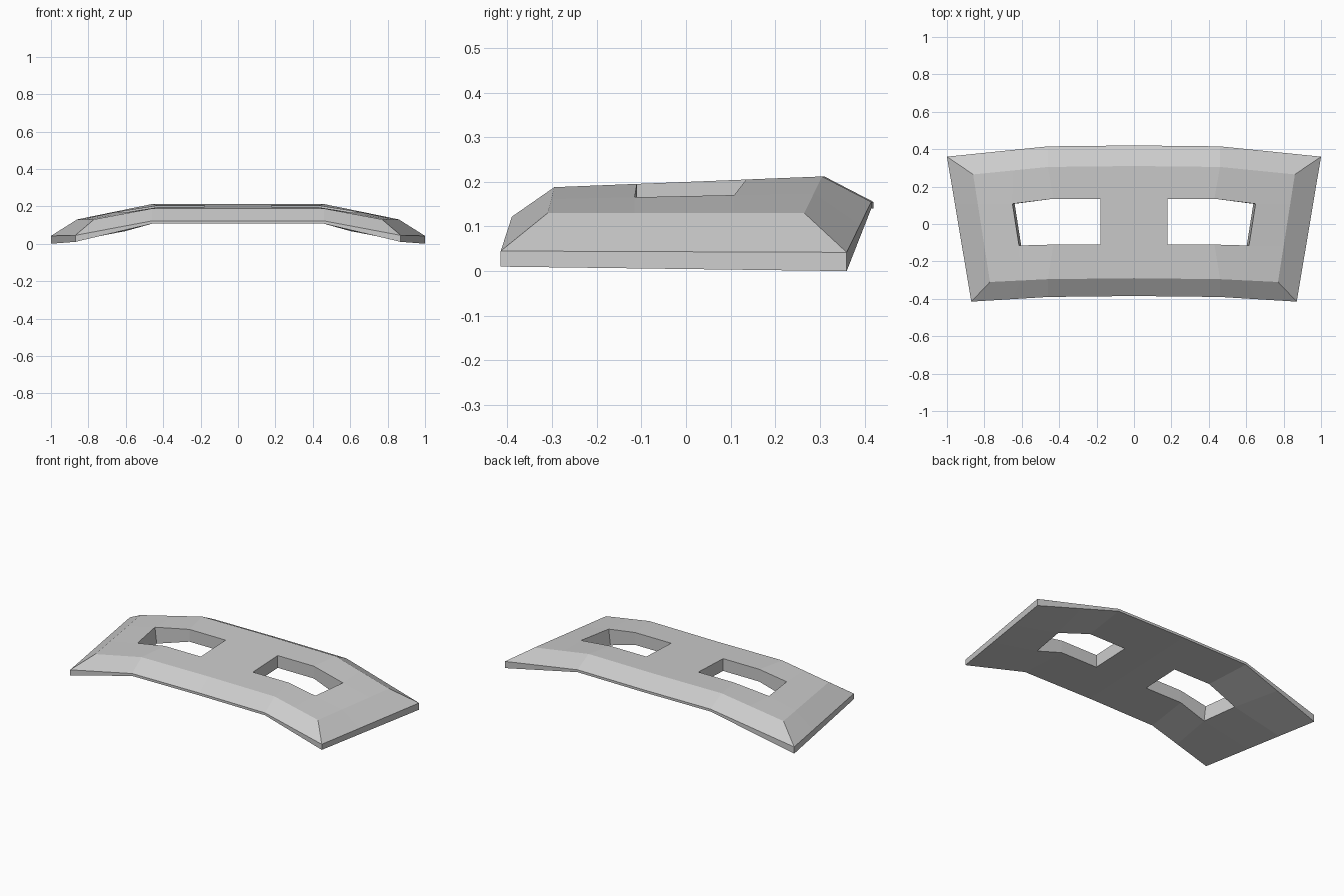
import bpy
import bmesh
from mathutils import Vector

default = bpy.data.objects.get("Cube")
if default:
    bpy.data.objects.remove(default, do_unlink=True)

grey = bpy.data.materials.new("plain_grey")
grey.use_nodes = True
color = (0.6, 0.6, 0.6, 1)
grey.diffuse_color = color
grey.node_tree.nodes["Principled BSDF"].inputs["Base Color"].default_value = color

# Half profiles: centre, bend, outer corner
ridge_front = [(0, -0.29, 0.188), (0.46, -0.295, 0.188), (0.77, -0.31, 0.13)]
ridge_back = [(0, 0.31, 0.212), (0.46, 0.305, 0.212), (0.86, 0.265, 0.13)]
rim_front = [(0, -0.385, 0.122), (0.46, -0.39, 0.122), (0.87, -0.415, 0.045)]
rim_back = [(0, 0.42, 0.155), (0.46, 0.415, 0.155), (1, 0.36, 0.042)]
base_front_z = (0.107, 0.107, 0.01)
base_back_z = (0.14, 0.14, 0)
columns = (0, 0.4, 1, 1.46, 2)
hole_front = [(0.18, -0.11), (0.43, -0.11), (0.615, -0.115)]
hole_back = [(0.18, 0.135), (0.43, 0.135), (0.65, 0.108)]


def with_heights(profile, heights):
    return [(x, y, z) for (x, y, _), z in zip(profile, heights)]


def along(profile, t):
    """Point on a bent profile; t counts its segments."""
    i = min(int(t), len(profile) - 2)
    return Vector(profile[i]).lerp(Vector(profile[i + 1]), t - i)


def surface_grid(front, back, hole_shift):
    """Four rows by five columns, with the middle rows along the opening."""
    grid = []
    for c, t in enumerate(columns):
        a, b = along(front, t), along(back, t)
        column = [a]
        for hole in (hole_front, hole_back):
            if 1 <= c <= 3:
                x, y = hole[c - 1]
                x -= hole_shift if c == 3 else 0
            else:
                y = hole[0 if c == 0 else 2][1]
                x = a.lerp(b, (y - a.y) / (b.y - a.y)).x
            z = a.lerp(b, (y - a.y) / (b.y - a.y)).z
            column.append(Vector((x, y, z)))
        grid.append(column + [b])
    return grid


bm = bmesh.new()


def add_grid(grid):
    return [[bm.verts.new(p) for p in column] for column in grid]


top = add_grid(surface_grid(ridge_front, ridge_back, 0))
base = add_grid(surface_grid(with_heights(rim_front, base_front_z),
                             with_heights(rim_back, base_back_z), 0.012))

# Top and underside, leaving the opening empty
for grid in (top, base):
    for c in range(4):
        for r in range(3):
            if not (r == 1 and c in (1, 2)):
                bm.faces.new((grid[c][r], grid[c + 1][r],
                              grid[c + 1][r + 1], grid[c][r + 1]))


def strip(lower, upper):
    for i in range(len(lower) - 1):
        bm.faces.new((lower[i], lower[i + 1], upper[i + 1], upper[i]))


# Sloped border and thin outer edge
outline = [(c, 0) for c in range(5)] + [(4, 1), (4, 2)]
outline += [(c, 3) for c in reversed(range(5))]
corner_front, corner_back = Vector(rim_front[-1]), Vector(rim_back[-1])
rim = []
for c, r in outline:
    if r in (0, 3):
        point = along(rim_back if r else rim_front, columns[c])
    else:
        y = base[c][r].co.y
        span = corner_back.y - corner_front.y
        point = corner_front.lerp(corner_back, (y - corner_front.y) / span)
    rim.append(bm.verts.new(point))
strip(rim, [top[c][r] for c, r in outline])
strip([base[c][r] for c, r in outline], rim)

# Walls of the opening
loop = [(1, 1), (2, 1), (3, 1), (3, 2), (2, 2), (1, 2), (1, 1)]
strip([base[c][r] for c, r in loop], [top[c][r] for c, r in loop])

bmesh.ops.recalc_face_normals(bm, faces=bm.faces)

# Mirror the half across the centre and join the seam
copy = bmesh.ops.duplicate(bm, geom=bm.verts[:] + bm.edges[:] + bm.faces[:])["geom"]
for v in copy:
    if isinstance(v, bmesh.types.BMVert):
        v.co.x *= -1
bmesh.ops.remove_doubles(bm, verts=bm.verts, dist=0.0005)
bmesh.ops.recalc_face_normals(bm, faces=bm.faces)

mesh = bpy.data.meshes.new("twin_window_plate")
bm.to_mesh(mesh)
bm.free()
mesh.materials.append(grey)
plate = bpy.data.objects.new("twin_window_plate", mesh)
bpy.context.collection.objects.link(plate)
